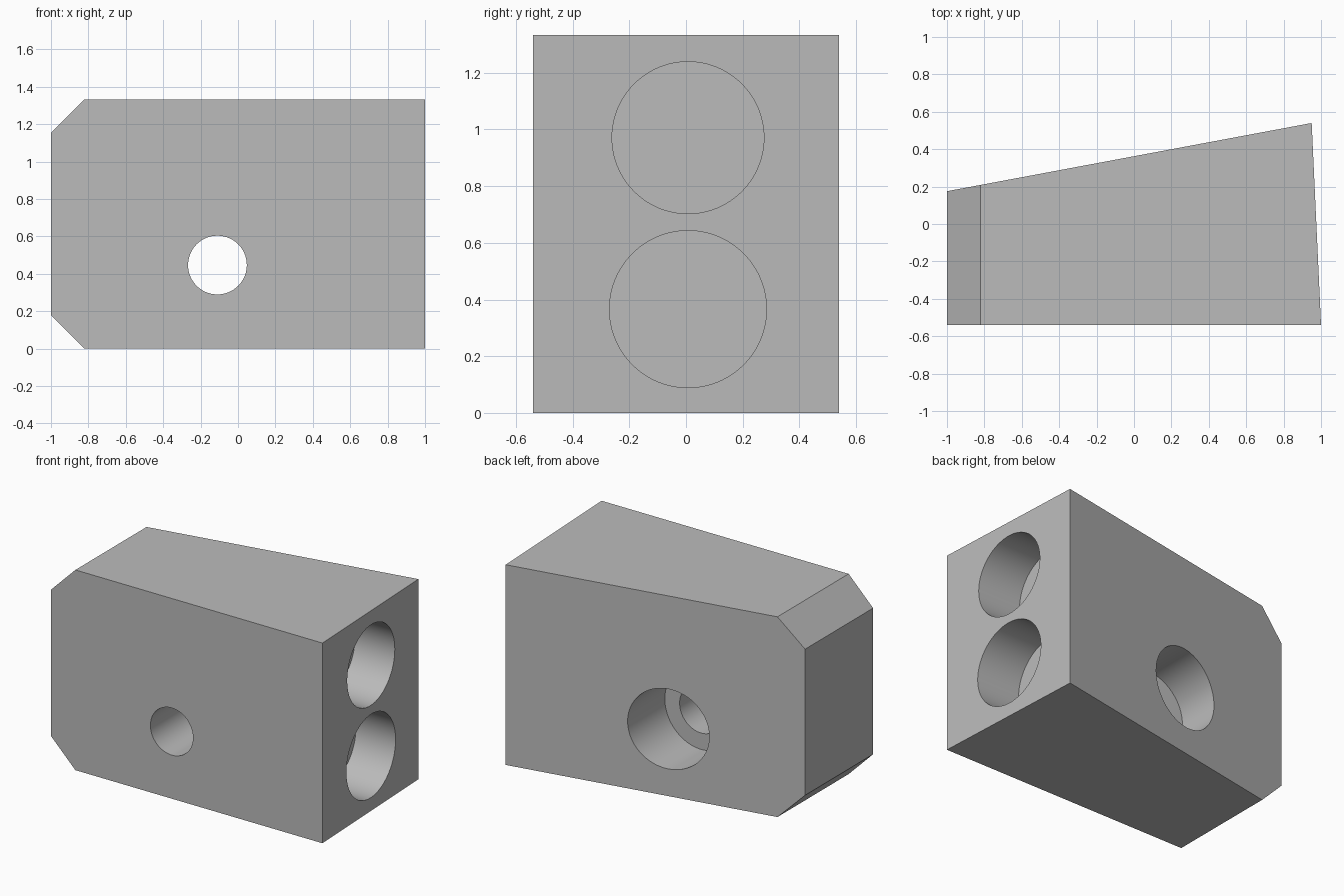
import bpy
import bmesh
from math import pi, radians
from mathutils import Matrix

cube = bpy.data.objects.get("Cube")
if cube:
    bpy.data.objects.remove(cube)

HEIGHT = 1.333
CHAMFER = 0.18
FRONT, BACK = -0.54, 0.54

grey = bpy.data.materials.new("plain grey")
grey.use_nodes = True
colour = (0.5, 0.5, 0.5, 1)
grey.diffuse_color = colour
grey.node_tree.nodes["Principled BSDF"].inputs["Base Color"].default_value = colour


def add_object(name, bm):
    bmesh.ops.recalc_face_normals(bm, faces=bm.faces)
    mesh = bpy.data.meshes.new(name)
    bm.to_mesh(mesh)
    bm.free()
    mesh.materials.append(grey)
    obj = bpy.data.objects.new(name, mesh)
    bpy.context.collection.objects.link(obj)
    return obj


def back_y(x):
    """Depth of the slanted back face at a given x."""
    return BACK + (x - 0.95) * 0.187


def right_x(y):
    """Position of the slightly leaning end face."""
    return 1 - 0.05 * (y - FRONT) / (BACK - FRONT)


# Tapered block: chamfered side profile joined between front and back
profile = [(-1, CHAMFER), (-1 + CHAMFER, 0), (1, 0),
           (1, HEIGHT), (-1 + CHAMFER, HEIGHT), (-1, HEIGHT - CHAMFER)]
bm = bmesh.new()
front = [bm.verts.new((x, FRONT, z)) for x, z in profile]
back = []
for x, z in profile:
    bx = min(x, right_x(BACK))
    back.append(bm.verts.new((bx, back_y(bx), z)))
bm.faces.new(front)
bm.faces.new(back[::-1])
for i in range(len(profile)):
    j = (i + 1) % len(profile)
    bm.faces.new((front[i], front[j], back[j], back[i]))
block = add_object("tapered_block", bm)


def drill(name, radius, start, end, axis, centre):
    """Cut a round hole along x or y between two positions."""
    middle = (start + end) / 2
    if axis == "X":
        place = Matrix.Translation((middle, *centre)) @ Matrix.Rotation(pi / 2, 4, "Y")
    else:
        place = Matrix.Translation((centre[0], middle, centre[1])) @ Matrix.Rotation(pi / 2, 4, "X")
    bm = bmesh.new()
    bmesh.ops.create_cone(bm, cap_ends=True, segments=96, radius1=radius,
                          radius2=radius, depth=end - start, matrix=place)
    cutter = add_object(name, bm)
    cutter.hide_render = True
    cut = block.modifiers.new(name, "BOOLEAN")
    cut.object = cutter
    cut.operation = "DIFFERENCE"
    cut.solver = "EXACT"
    bpy.context.view_layer.objects.active = block
    bpy.ops.object.modifier_apply(modifier=cut.name)
    bpy.data.objects.remove(cutter)


# Stepped bolt hole from front to back
drill("bolt_hole", 0.157, -0.8, 0.8, "Y", (-0.11, 0.447))
drill("bolt_counterbore", 0.266, 0.0, 0.8, "Y", (-0.11, 0.447))

# Two blind sockets in the end face
drill("upper_socket", 0.268, 0.67, 1.2, "X", (0.007, 0.971))
drill("lower_socket", 0.277, 0.67, 1.2, "X", (0.007, 0.366))

# Smooth bores with crisp edges
bpy.ops.object.select_all(action="DESELECT")
block.select_set(True)
bpy.context.view_layer.objects.active = block
bpy.ops.object.shade_smooth_by_angle(angle=radians(15))
